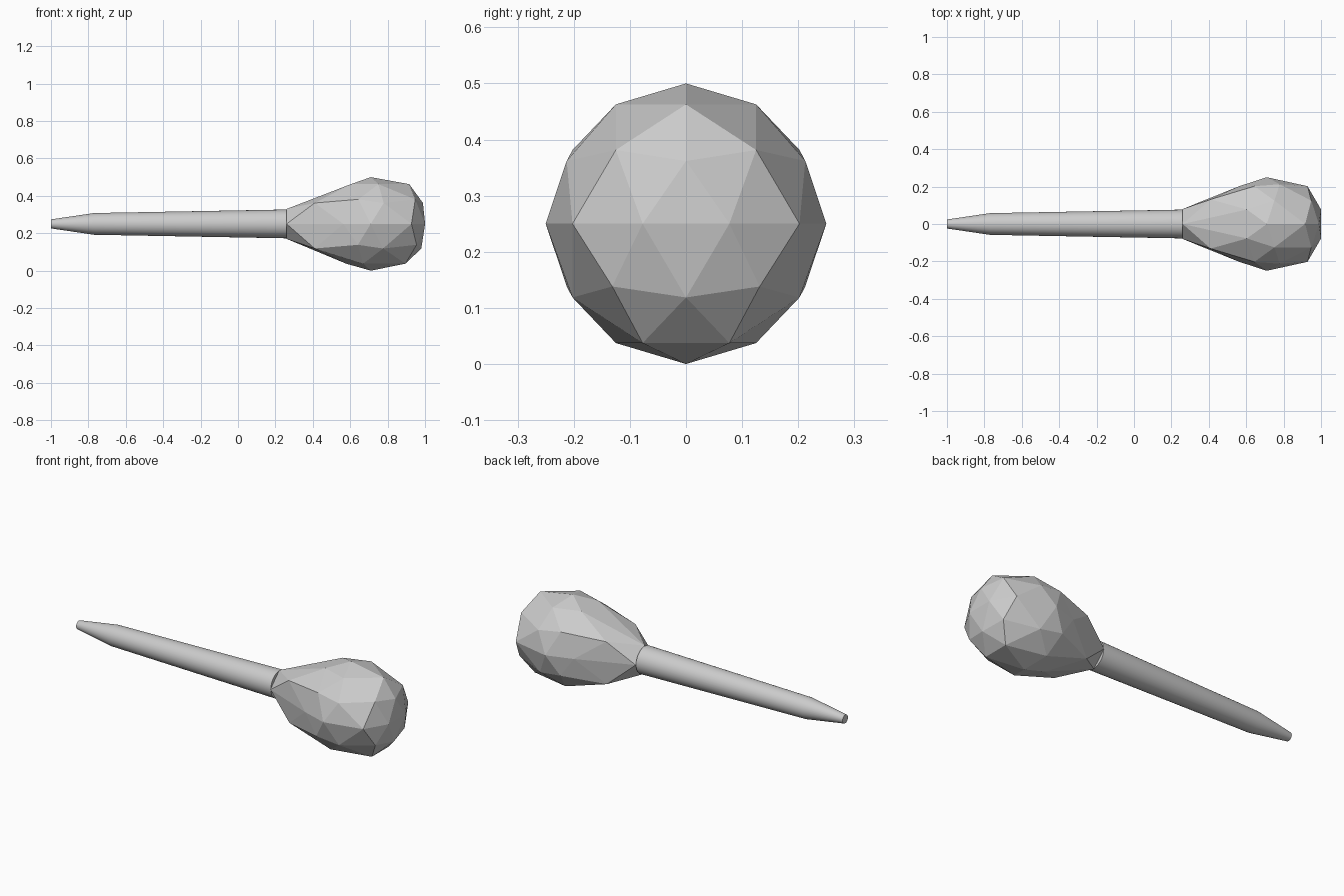
import bpy, bmesh, math
from mathutils import Vector

cube = bpy.data.objects.get("Cube")
if cube:
    bpy.data.objects.remove(cube)

AXIS_Z = 0.25

# single colour for the whole model
grey = bpy.data.materials.new("light grey")
grey.use_nodes = True
colour = (0.6, 0.6, 0.6, 1)
grey.diffuse_color = colour
grey.node_tree.nodes["Principled BSDF"].inputs["Base Color"].default_value = colour


def make_object(name, bm):
    bmesh.ops.recalc_face_normals(bm, faces=bm.faces)
    mesh = bpy.data.meshes.new(name)
    bm.to_mesh(mesh)
    bm.free()
    mesh.materials.append(grey)
    obj = bpy.data.objects.new(name, mesh)
    bpy.context.collection.objects.link(obj)
    return obj


# faceted head: a low-poly ball with a blunt front and a back drawn out to the neck
bm = bmesh.new()
bmesh.ops.create_icosphere(bm, subdivisions=2, radius=1)
for v in bm.verts:
    p = v.co.copy()
    side = Vector((p.y, p.z)) * 0.25
    if p.x > 0.4:
        x = 0.81 + 0.2 * p.x
    elif p.x < -0.8:
        x = 0.26
        side = side.normalized() * 0.08
    elif p.x < -0.65:
        x = 0.41
    else:
        x = 0.71 + 0.25 * p.x
    v.co = (x, side.x, side.y + AXIS_Z)
make_object("head", bm)

# tapered round handle, turned around the x axis
SIDES = 32
profile = [(-1, 0.024), (-0.77, 0.058), (0.26, 0.077)]
bm = bmesh.new()
rings = []
for x, r in profile:
    angles = [2 * math.pi * i / SIDES for i in range(SIDES)]
    rings.append([bm.verts.new((x, r * math.cos(a), AXIS_Z + r * math.sin(a))) for a in angles])
for a, b in zip(rings, rings[1:]):
    for i in range(SIDES):
        j = (i + 1) % SIDES
        bm.faces.new((a[i], a[j], b[j], b[i]))
bm.faces.new(rings[0])
bm.faces.new(rings[-1])
handle = make_object("handle", bm)

bpy.ops.object.select_all(action="DESELECT")
handle.select_set(True)
bpy.context.view_layer.objects.active = handle
bpy.ops.object.shade_smooth_by_angle(angle=math.radians(30))
